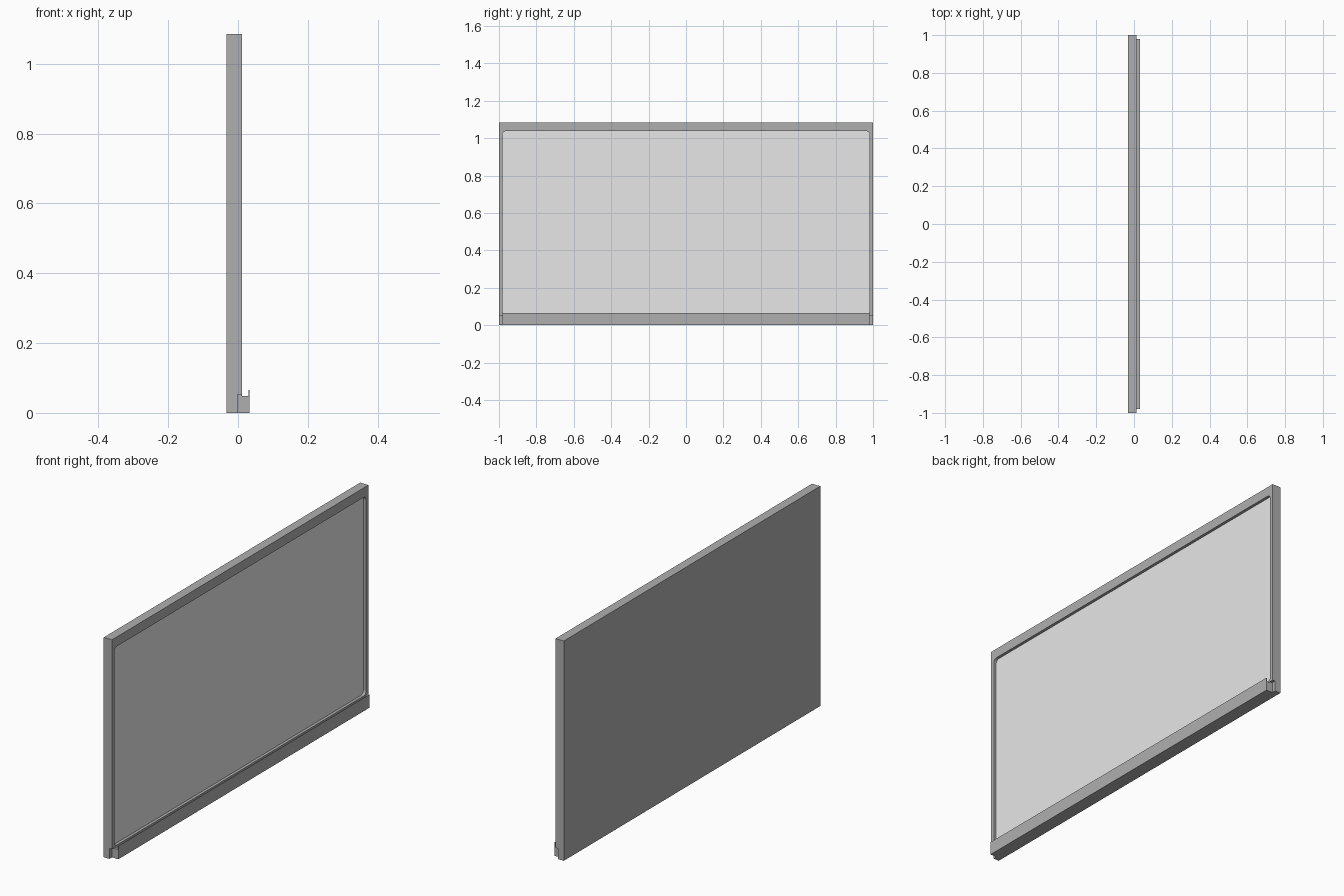
import bpy, bmesh, math

if "Cube" in bpy.data.objects:
    bpy.data.objects.remove(bpy.data.objects["Cube"])


def material(name, v):
    m = bpy.data.materials.new(name)
    m.diffuse_color = (v, v, v, 1)
    m.use_nodes = True
    m.node_tree.nodes["Principled BSDF"].inputs["Base Color"].default_value = m.diffuse_color
    return m


GREY = material("frame grey", 0.43)
WHITE = material("board white", 0.80)


def prism(name, points, offset, mat):
    """Closed profile of 3D points swept along an offset vector."""
    bm = bmesh.new()
    face = bm.faces.new([bm.verts.new(p) for p in points])
    ext = bmesh.ops.extrude_face_region(bm, geom=[face])["geom"]
    bmesh.ops.translate(bm, vec=offset,
                        verts=[g for g in ext if isinstance(g, bmesh.types.BMVert)])
    bmesh.ops.recalc_face_normals(bm, faces=bm.faces)
    mesh = bpy.data.meshes.new(name)
    bm.to_mesh(mesh)
    bm.free()
    mesh.materials.append(mat)
    ob = bpy.data.objects.new(name, mesh)
    bpy.context.collection.objects.link(ob)
    return ob


def rounded_yz(x, hy, z0, z1, r, steps=5):
    """Rounded rectangle in the YZ plane."""
    pts = []
    centres = [(hy - r, z1 - r), (-hy + r, z1 - r), (-hy + r, z0 + r), (hy - r, z0 + r)]
    for i, (cy, cz) in enumerate(centres):
        for s in range(steps + 1):
            a = (i + s / steps) * math.pi / 2
            pts.append((x, cy + r * math.cos(a), cz + r * math.sin(a)))
    return pts


def rect_yz(x, hy, z0, z1):
    return [(x, -hy, z0), (x, hy, z0), (x, hy, z1), (x, -hy, z1)]


def cut(target, cutter):
    mod = target.modifiers.new("cut", "BOOLEAN")
    mod.operation = "DIFFERENCE"
    mod.solver = "EXACT"
    mod.object = cutter
    bpy.context.view_layer.objects.active = target
    bpy.ops.object.modifier_apply(modifier=mod.name)
    bpy.data.objects.remove(cutter)


BACK, MID, FRONT, TRAY = -0.033, -0.002, 0.012, 0.033
OPEN = (0.982, 0.058, 1.038, 0.02)

# Frame: slab with a rounded recess and a step along the bottom for the tray
frame = prism("frame", rect_yz(BACK, 1.0, 0, 1.085), (FRONT - BACK, 0, 0), GREY)
cut(frame, prism("recess_cutter", rounded_yz(MID - 0.004, *OPEN), (0.1, 0, 0), GREY))
cut(frame, prism("step_cutter", rect_yz(MID, 1.1, -0.1, 0.052), (0.1, 0, 0), GREY))

# Writing surface, seated in the recess
prism("writing_surface", rounded_yz(MID - 0.006, *OPEN), (0.006, 0, 0), WHITE)

# Tray with a thin raised lip
profile = [(MID, 0), (TRAY, 0), (TRAY, 0.065), (TRAY - 0.003, 0.065),
           (TRAY - 0.003, 0.048), (FRONT, 0.048), (FRONT, 0.052), (MID, 0.052)]
prism("tray", [(x, -0.98, z) for x, z in profile], (0, 1.96, 0), GREY)
